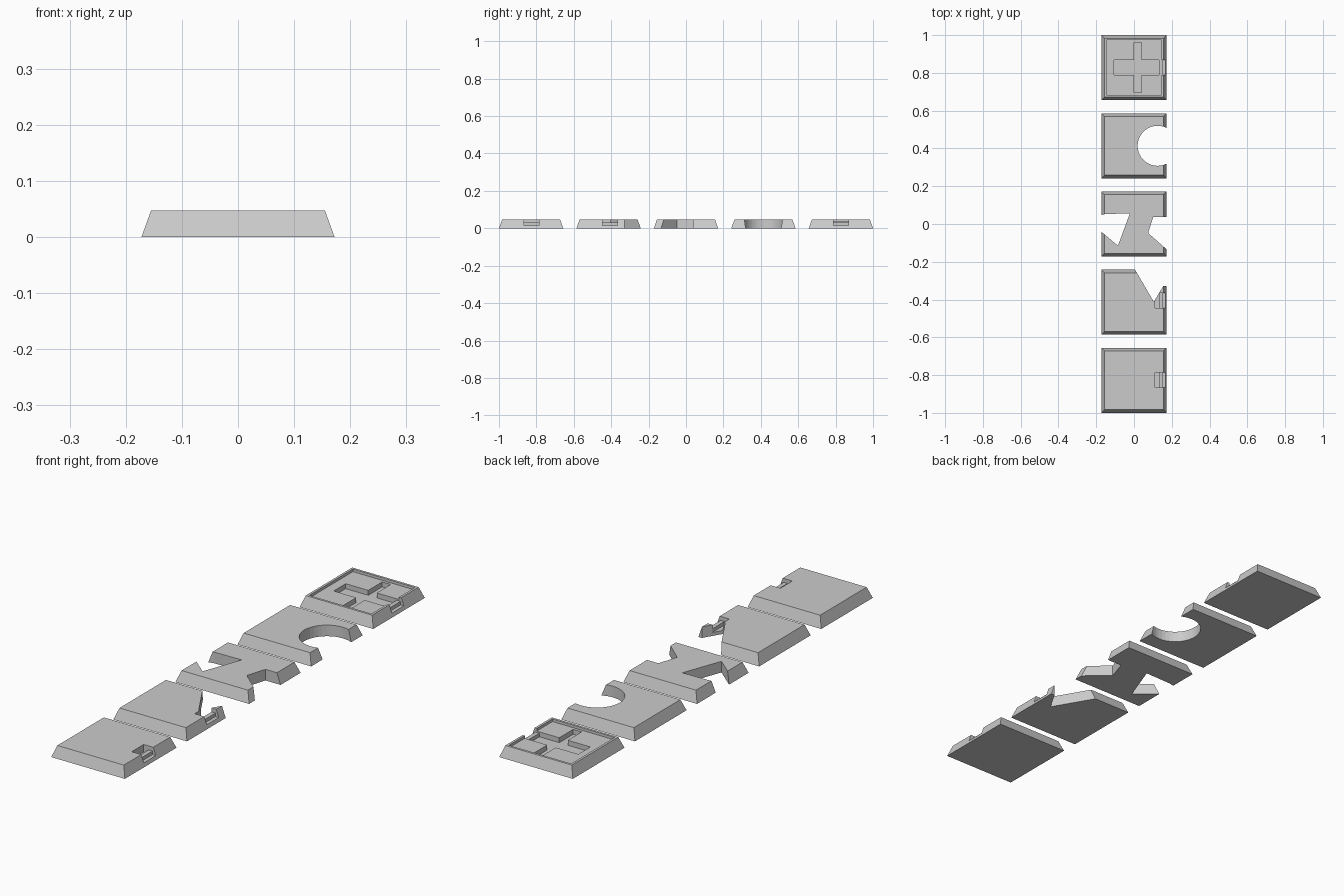
import bpy, bmesh, math
from mathutils import Vector

if "Cube" in bpy.data.objects:
    bpy.data.objects.remove(bpy.data.objects["Cube"])

BASE, TOP, H = 0.172, 0.155, 0.047
PITCH = 0.828 / 2


def mesh_object(name, bm):
    bmesh.ops.recalc_face_normals(bm, faces=bm.faces)
    me = bpy.data.meshes.new(name)
    bm.to_mesh(me)
    bm.free()
    ob = bpy.data.objects.new(name, me)
    bpy.context.collection.objects.link(ob)
    return ob


def prism(name, points, direction):
    """Extrude a closed outline of 3D points along a direction."""
    bm = bmesh.new()
    face = bm.faces.new([bm.verts.new(p) for p in points])
    ext = bmesh.ops.extrude_face_region(bm, geom=[face], use_keep_orig=True)
    verts = [g for g in ext["geom"] if isinstance(g, bmesh.types.BMVert)]
    bmesh.ops.translate(bm, verts=verts, vec=Vector(direction))
    return mesh_object(name, bm)


def tile(name, y):
    """Square base plate with sloping sides."""
    bm = bmesh.new()
    rings = []
    for r, z in ((BASE, 0), (TOP, H)):
        rings.append([bm.verts.new((sx * r, y + sy * r, z))
                      for sx, sy in ((-1, -1), (1, -1), (1, 1), (-1, 1))])
    low, high = rings
    bm.faces.new(low[::-1])
    bm.faces.new(high)
    for i in range(4):
        j = (i + 1) % 4
        bm.faces.new((low[i], low[j], high[j], high[i]))
    return mesh_object(name, bm)


def cut(ob, cutter):
    cutter.hide_render = True
    mod = ob.modifiers.new("cut", "BOOLEAN")
    mod.operation = "DIFFERENCE"
    mod.solver = "EXACT"
    mod.object = cutter
    bpy.context.view_layer.objects.active = ob
    bpy.ops.object.modifier_apply(modifier=mod.name)
    bpy.data.objects.remove(cutter, do_unlink=True)


def cut_outline(ob, points, floor=-0.02):
    cut(ob, prism("cutter", [(x, y, floor) for x, y in points], (0, 0, 0.1 - floor)))


def cut_box(ob, x0, x1, y0, y1, floor):
    cut_outline(ob, [(x0, y0), (x1, y0), (x1, y1), (x0, y1)], floor)


def cut_clip_slot(ob, y, inner=0.11):
    """Edge slot with a low ridge standing in it."""
    profile = [(inner, 0.1), (inner, 0.015), (0.133, 0.015), (0.133, 0.03),
               (0.151, 0.03), (0.151, 0.015), (0.2, 0.015), (0.2, 0.1)]
    cut(ob, prism("cutter", [(x, y - 0.04, z) for x, z in profile], (0, 0.08, 0)))


# Plain tile with a clip slot
plain = tile("plain_tile", -2 * PITCH)
cut_clip_slot(plain, -0.826)

# Tile with a broken corner and a clip slot
corner = tile("broken_corner_tile", -PITCH)
cut_clip_slot(corner, -0.406)
cut_outline(corner, [(-0.025, -0.19), (0.105, -0.412), (0.155, -0.328),
                     (0.2, -0.328), (0.2, -0.19)])

# Tile with angular bites on both sides
bites = tile("angular_bite_tile", 0)
cut_outline(bites, [(-0.2, 0.04), (-0.15, 0.053), (-0.022, 0.056),
                    (-0.085, -0.115), (-0.2, -0.018)])
cut_outline(bites, [(0.2, 0.038), (0.102, 0.038), (0.075, -0.048), (0.2, -0.158)])

# Tile with a round bite
round_tile = tile("round_bite_tile", PITCH)
cut_outline(round_tile, [(0.125 + 0.106 * math.cos(2 * math.pi * i / 40),
                          PITCH + 0.106 * math.sin(2 * math.pi * i / 40))
                         for i in range(40)])

# Tray tile with a cross-shaped channel leading to the clip slot
cross = tile("cross_channel_tile", 2 * PITCH)
yc = 2 * PITCH
cut_box(cross, -0.145, 0.145, yc - 0.145, yc + 0.145, 0.036)
cut_clip_slot(cross, yc, -0.105)
cut_box(cross, 0.0, 0.04, yc - 0.133, yc + 0.133, 0.015)
